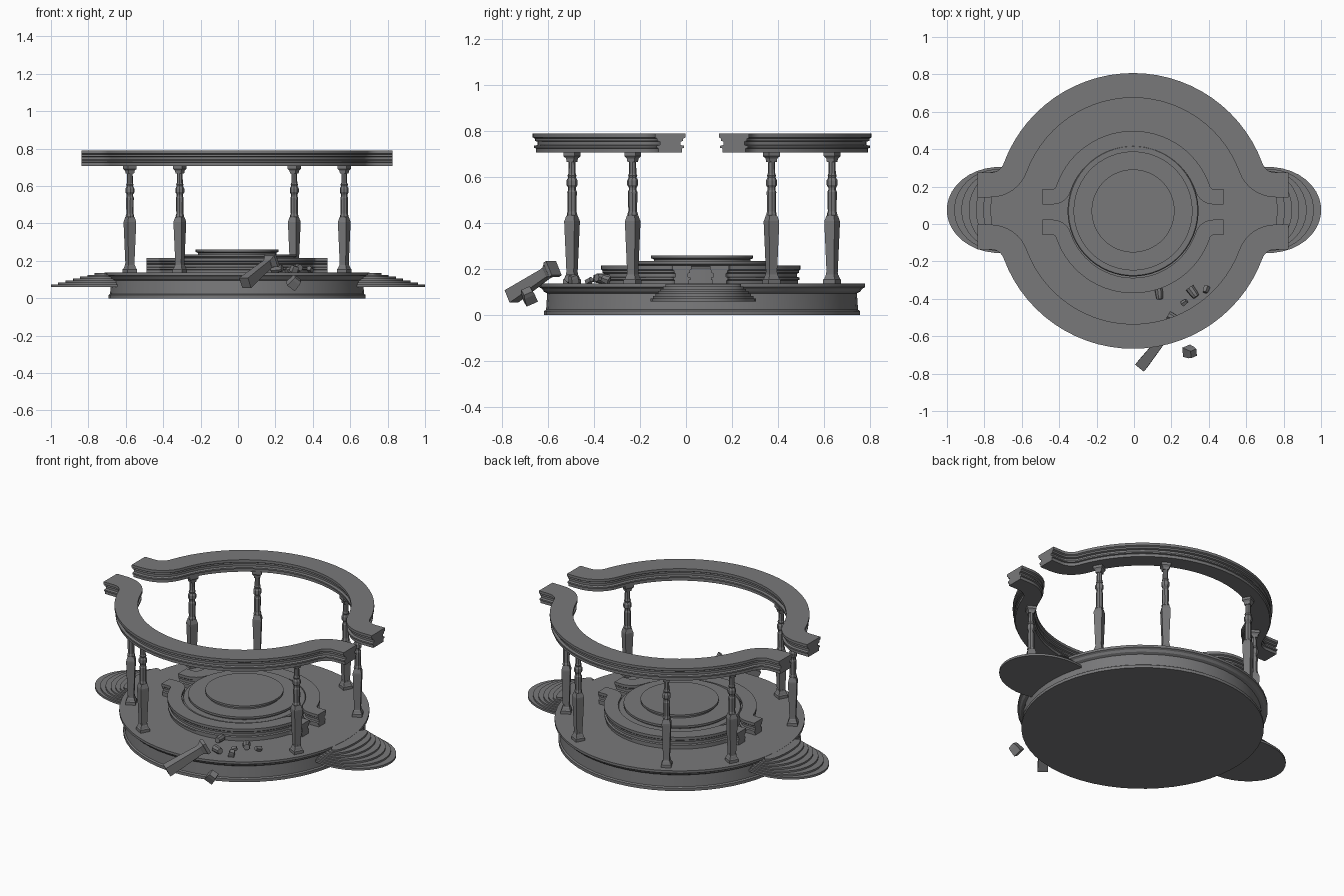
import bpy, bmesh, math
from mathutils import Matrix, Vector, Euler

if "Cube" in bpy.data.objects:
    bpy.data.objects.remove(bpy.data.objects["Cube"])

CX, CY = -0.005, 0.07
FLOOR = 0.137

stone = bpy.data.materials.new("grey stone")
stone.diffuse_color = (0.19, 0.19, 0.195, 1)
stone.use_nodes = True
stone.node_tree.nodes["Principled BSDF"].inputs["Base Color"].default_value = stone.diffuse_color


def finish(bm, name, smooth=False):
    bmesh.ops.recalc_face_normals(bm, faces=bm.faces[:])
    me = bpy.data.meshes.new(name)
    bm.to_mesh(me)
    bm.free()
    me.materials.append(stone)
    ob = bpy.data.objects.new(name, me)
    bpy.context.collection.objects.link(ob)
    if smooth:
        bpy.ops.object.select_all(action='DESELECT')
        ob.select_set(True)
        bpy.context.view_layer.objects.active = ob
        bpy.ops.object.shade_smooth_by_angle(angle=math.radians(25))
    return ob


def loft(bm, rings, sides, mat=Matrix(), sx=1.0, sy=1.0):
    """Closed stack of polygon rings given as (radius, z)."""
    rows = []
    for r, z in rings:
        rows.append([bm.verts.new(mat @ Vector((
            r * sx * math.cos(2 * math.pi * (k + .5) / sides),
            r * sy * math.sin(2 * math.pi * (k + .5) / sides), z))) for k in range(sides)])
    for a, b in zip(rows, rows[1:]):
        for k in range(sides):
            j = (k + 1) % sides
            bm.faces.new((a[k], a[j], b[j], b[k]))
    bm.faces.new(rows[0][::-1])
    bm.faces.new(rows[-1])


def lathe(name, rings, sides=56):
    bm = bmesh.new()
    loft(bm, rings, sides, Matrix.Translation((CX, CY, 0)))
    return finish(bm, name, True)


# round base with plinth and lip
lathe("base", [(.688, 0), (.688, .018), (.68, .024), (.675, .095), (.69, .103),
               (.698, .115), (.71, .122), (.71, FLOOR)])
# central dais in tiers
lathe("dais_lower", [(.35, FLOOR), (.35, .205), (.345, .212)])
lathe("dais_middle", [(.305, .20), (.305, .215), (.318, .222), (.318, .235)])
lathe("dais_top", [(.21, .23), (.21, .243), (.222, .248), (.222, .26)])


# half ring with flared ends, swept along arc + fillet + straight end
def half_ring(name, R, d, f, end, profile, ysign, cy):
    X, Y = math.sqrt((R + f) ** 2 - (d + f) ** 2), d + f
    th = math.asin(Y / (R + f))
    right = [((end, d), (0, 1))]
    for i in range(9):
        a = -math.pi / 2 + (th - math.pi / 2) * i / 8
        c, s = math.cos(a), math.sin(a)
        right.append(((X + f * c, Y + f * s), (-c, -s)))
    arc = []
    for i in range(1, 28):
        a = th + (math.pi - 2 * th) * i / 28
        c, s = math.cos(a), math.sin(a)
        arc.append(((R * c, R * s), (c, s)))
    left = [((-p[0], p[1]), (-n[0], n[1])) for p, n in reversed(right)]
    bm = bmesh.new()
    rows = [[bm.verts.new((CX + p[0] + u * n[0], cy + ysign * (p[1] + u * n[1]), z))
             for u, z in profile] for p, n in right + arc + left]
    m = len(profile)
    for a, b in zip(rows, rows[1:]):
        for k in range(m):
            j = (k + 1) % m
            bm.faces.new((a[k], a[j], b[j], b[k]))
    bm.faces.new(rows[0])
    bm.faces.new(rows[-1][::-1])
    finish(bm, name, True)


def moulding(w, z0, h, k):
    """Symmetric grooved section: half width w, bottom z0, height h."""
    side = [(w - 5 * k, 0), (w - 5 * k, .22), (w - 2 * k, .25), (w - 2 * k, .36),
            (w - 7 * k, .40), (w - 7 * k, .58), (w - 3 * k, .62), (w - 3 * k, .74),
            (w, .80), (w, 1)]
    pts = [(u, z0 + t * h) for u, t in side]
    return pts + [(-u, z) for u, z in reversed(pts)]


for label, s in (("back", 1), ("front", -1)):
    half_ring(label + "_beam", .671, .139, .14, .831, moulding(.066, .708, .082, .003), s, CY)
    half_ring(label + "_dais_ring", .393, .082, .06, .484,
              moulding(.041, FLOOR - .003, .082, .002), s, CY - .006)


# columns: square base, tapered shaft and capital, octagonal upper shaft
Q = math.sqrt(2)
BASE = [(.029, 0), (.029, .018), (.025, .022), (.021, .036), (.019, .04), (.019, .05)]
SHAFT = [(.018, .05), (.025, .262), (.025, .272), (.018, .298)]
UPPER = [(.021, .296), (.023, .302), (.021, .31), (.019, .315), (.021, .40), (.017, .408),
         (.017, .418), (.024, .43), (.024, .45), (.017, .462), (.020, .47), (.016, .48),
         (.015, .535)]
CAP = [(.017, .53), (.019, .545), (.027, .555), (.027, .575)]


def square(bm, rings, mat):
    loft(bm, [(r * Q, z) for r, z in rings], 4, mat)


def column(name, x, y):
    bm = bmesh.new()
    mat = Matrix.Translation((CX + x, CY + y, FLOOR)) @ Matrix.Rotation(math.atan2(y, x), 4, 'Z')
    for part in (BASE, SHAFT, CAP):
        square(bm, part, mat)
    loft(bm, UPPER, 8, mat)
    finish(bm, name)


n = 0
for x, y in ((.573, .302), (.306, .566)):
    for sx in (1, -1):
        for sy in (1, -1):
            if (x, sx, sy) == (.306, 1, -1):
                continue  # this column has fallen
            n += 1
            column("column_%d" % n, x * sx, y * sy)

# fallen column leaning over the base edge
top, low = Vector((.185, -.575, .205)), Vector((.03, -.77, .075))
rot = (low - top).to_track_quat('Z', 'Y').to_matrix().to_4x4()
bm = bmesh.new()
mat = Matrix.Translation(top) @ rot @ Matrix.Diagonal((1.2, 1.2, .98, 1))
square(bm, BASE, mat)
square(bm, SHAFT[:3], mat)
finish(bm, "fallen_column")

# broken chunks: position, rotation, radius, length, sides
CHUNKS = [((.30, -.685, .085), (.5, .6, .4), .038, .06, 4),
          ((.135, -.375, .158), (1.5, .1, .1), .022, .055, 8),
          ((.315, -.365, .160), (1.45, .2, .6), .024, .06, 8),
          ((.385, -.35, .155), (1.2, .4, -.5), .018, .035, 5),
          ((.21, -.50, .158), (1.5, .0, 1.1), .023, .06, 8),
          ((.30, -.49, .156), (.3, .2, .5), .025, .035, 4),
          ((.27, -.42, .150), (1.1, .5, 2.0), .016, .03, 5)]
for i, (loc, r, rad, ln, sides) in enumerate(CHUNKS):
    bm = bmesh.new()
    mat = Matrix.Translation(loc) @ Euler(r).to_matrix().to_4x4()
    loft(bm, [(rad, -ln / 2), (rad * .9, ln * .2), (rad * .75, ln / 2)], sides, mat)
    finish(bm, "broken_chunk_%d" % (i + 1))

# rounded stairs on both sides
for label, s in (("right", 1), ("left", -1)):
    bm = bmesh.new()
    for i in range(7):
        z = .073 + i * .0105
        mat = Matrix.Translation((s * .72, CY + .005, 0))
        loft(bm, [(1, .06), (1, z)], 36, mat, .281 - .039 * i, .23 - .011 * i)
    finish(bm, label + "_stairs", True)
